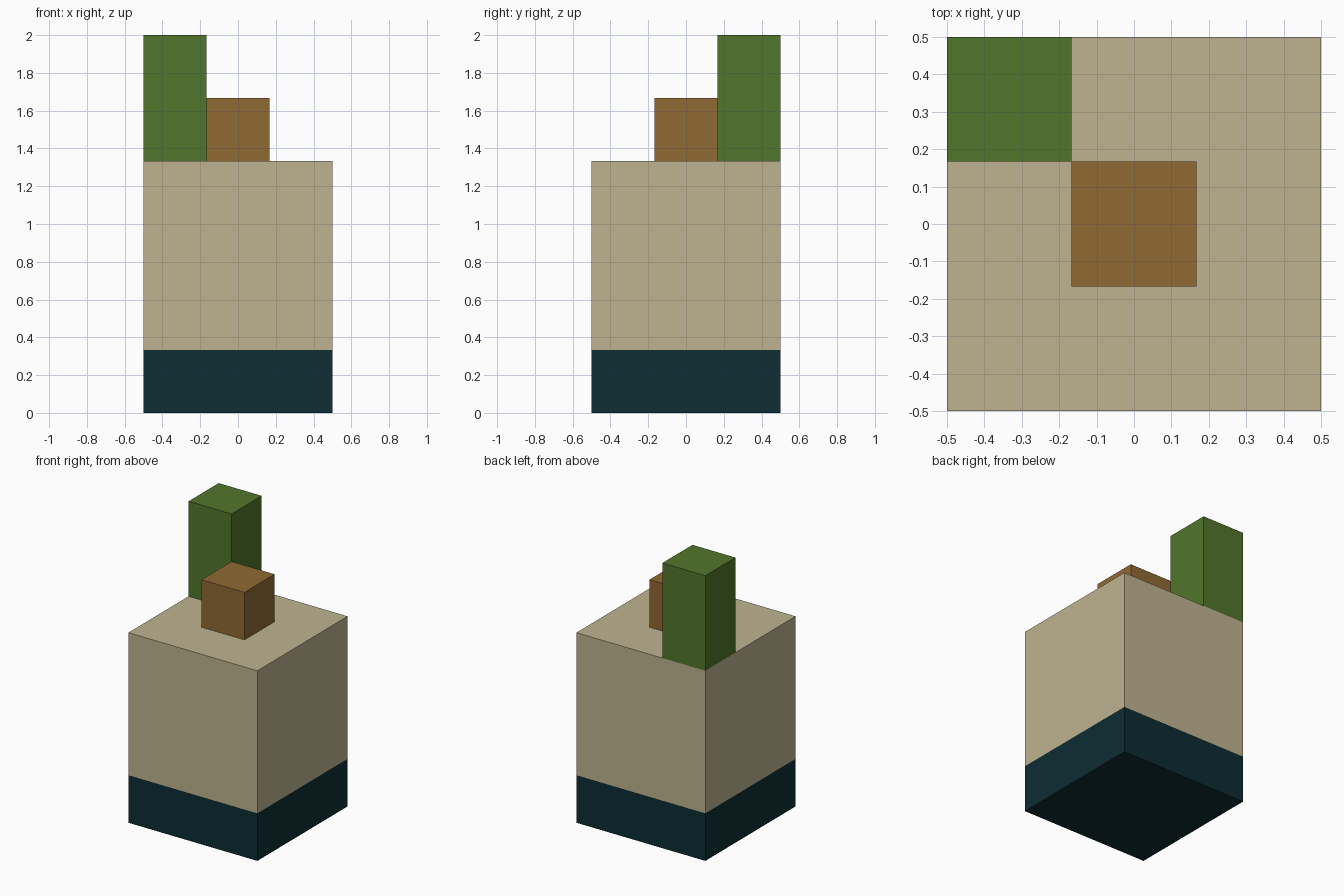
import bpy

default_cube = bpy.data.objects.get("Cube")
if default_cube:
    bpy.data.objects.remove(default_cube, do_unlink=True)

UNIT = 1 / 3  # every part sits on a grid of thirds


def make_material(name, rgb):
    mat = bpy.data.materials.new(name)
    mat.use_nodes = True
    colour = (*rgb, 1.0)
    mat.diffuse_color = colour
    mat.node_tree.nodes["Principled BSDF"].inputs["Base Color"].default_value = colour
    return mat


def make_block(name, mat, centre, size, bottom):
    """Box given in grid units: centre (x, y), size (x, y, z), bottom height."""
    x, y = centre
    z = bottom + size[2] / 2
    bpy.ops.mesh.primitive_cube_add(size=1, location=(x * UNIT, y * UNIT, z * UNIT))
    block = bpy.context.object
    block.name = name
    block.scale = [s * UNIT for s in size]
    bpy.ops.object.transform_apply(location=False, rotation=False, scale=True)
    block.data.materials.append(mat)
    return block


dark_teal = make_material("dark teal", (0.004, 0.026, 0.034))
sand = make_material("sand", (0.52, 0.455, 0.278))
brown = make_material("brown", (0.278, 0.143, 0.035))
green = make_material("green", (0.085, 0.18, 0.025))

# Stacked main body
make_block("base", dark_teal, (0, 0), (3, 3, 1), 0)
make_block("body", sand, (0, 0), (3, 3, 3), 1)

# Blocks standing on the top
make_block("centre_block", brown, (0, 0), (1, 1, 1), 4)
make_block("corner_tower", green, (-1, 1), (1, 1, 2), 4)
